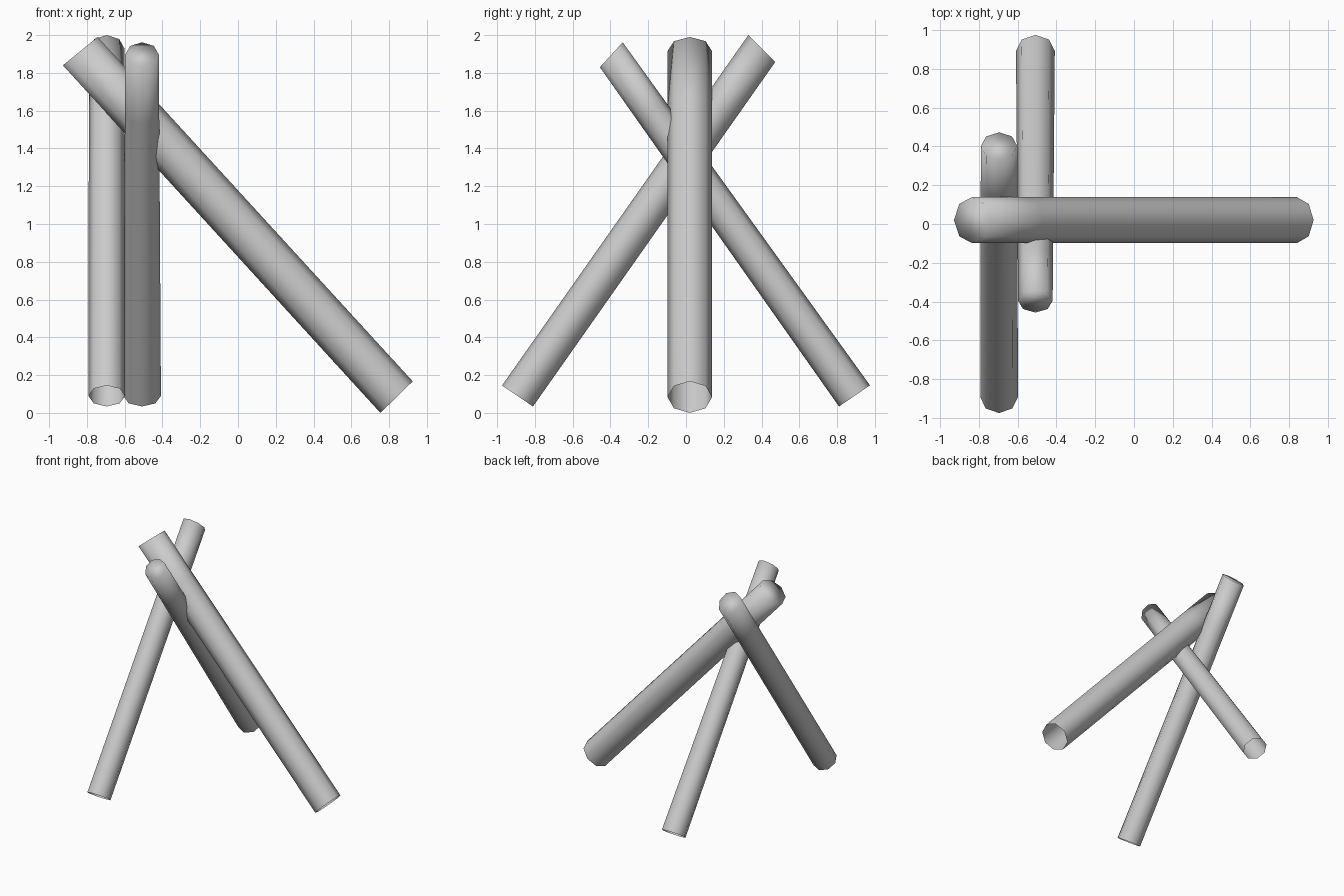
import bpy
import bmesh
from math import cos, sin, tau
from mathutils import Vector

SIDES = 8
SEGMENTS = 6

cube = bpy.data.objects.get("Cube")
if cube:
    bpy.data.objects.remove(cube, do_unlink=True)

# One plain grey for all poles
grey = bpy.data.materials.new("plain grey")
grey.use_nodes = True
colour = (0.6, 0.6, 0.6, 1.0)
grey.diffuse_color = colour
grey.node_tree.nodes["Principled BSDF"].inputs["Base Color"].default_value = colour


def pole(name, across, foot, top):
    """Leaning tube, open at the foot and capped on top.

    foot and top each hold two opposite rim points of that end;
    across holds the sideways half-width at the foot and the top.
    """
    (f0, f1), (t0, t1) = [[Vector(p) for p in end] for end in (foot, top)]
    foot_mid, top_mid = (f0 + f1) / 2, (t0 + t1) / 2
    foot_half, top_half = (f1 - f0) / 2, (t1 - t0) / 2
    side = (top_mid - foot_mid).cross(foot_half).normalized()

    bm = bmesh.new()
    rings = []
    for i in range(SEGMENTS + 1):
        t = i / SEGMENTS
        mid = foot_mid.lerp(top_mid, t)
        half = foot_half.lerp(top_half, t)
        width = side * (across[0] + (across[1] - across[0]) * t)
        rings.append([bm.verts.new(mid + half * cos(tau * k / SIDES) + width * sin(tau * k / SIDES))
                      for k in range(SIDES)])
    for low, high in zip(rings, rings[1:]):
        for k in range(SIDES):
            n = (k + 1) % SIDES
            bm.faces.new((low[k], low[n], high[n], high[k]))
    bm.faces.new(rings[-1])
    for face in bm.faces:
        face.smooth = True

    mesh = bpy.data.meshes.new(name)
    bm.to_mesh(mesh)
    bm.free()
    mesh.materials.append(grey)
    bpy.context.collection.objects.link(bpy.data.objects.new(name, mesh))


# Pole leaning back, its foot at the front
x = -0.695
pole("front_pole", (0.097, 0.094),
     ((x, -0.974, 0.145), (x, -0.81, 0.034)),
     ((x, 0.33, 2.0), (x, 0.472, 1.857)))

# Pole leaning forward, its foot at the back
x = -0.508
pole("back_pole", (0.1, 0.089),
     ((x, 0.81, 0.034), (x, 0.974, 0.146)),
     ((x, -0.456, 1.83), (x, -0.335, 1.962)))

# Thicker pole leaning sideways across the other two
y = 0.02
pole("side_pole", (0.118, 0.118),
     ((0.754, y, 0.0), (0.925, y, 0.167)),
     ((-0.927, y, 1.84), (-0.743, y, 1.99)))
